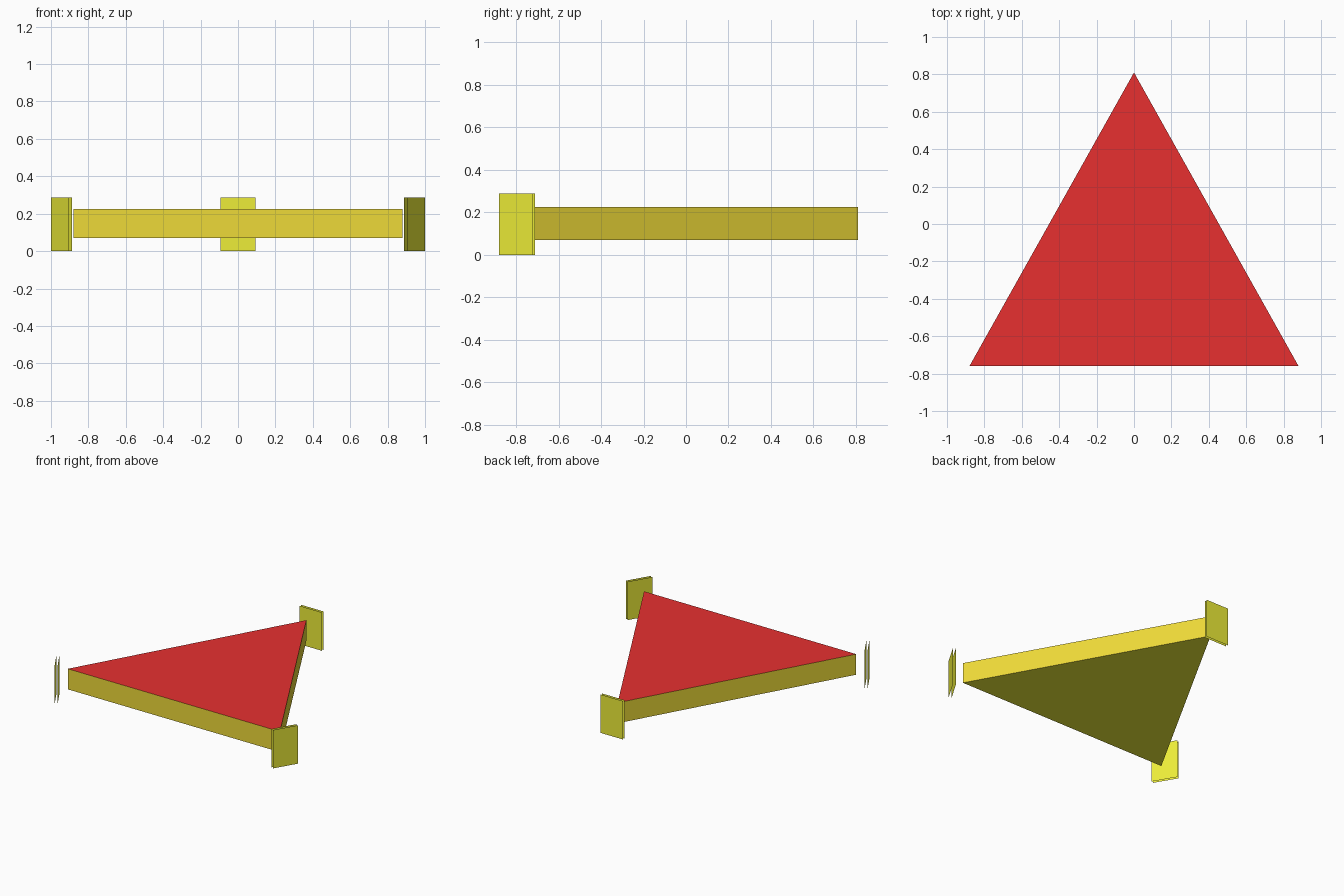
import bpy, bmesh

if "Cube" in bpy.data.objects:
    bpy.data.objects.remove(bpy.data.objects["Cube"])


def paint(name, r, g, b):
    m = bpy.data.materials.new(name)
    m.diffuse_color = (r, g, b, 1)
    m.use_nodes = True
    m.node_tree.nodes["Principled BSDF"].inputs["Base Color"].default_value = m.diffuse_color
    return m


RED = paint("red", 0.8, 0.03, 0.03)
GOLD = paint("gold", 0.85, 0.7, 0.04)
YELLOW = paint("yellow", 0.85, 0.85, 0.04)


def extrude_up(name, points, z0, z1, materials, capped):
    """Raise a plan outline between two heights, closed and capped or as an open sheet."""
    bm = bmesh.new()
    low = [bm.verts.new((x, y, z0)) for x, y in points]
    high = [bm.verts.new((x, y, z1)) for x, y in points]
    n = len(points)
    for i in range(n if capped else n - 1):
        j = (i + 1) % n
        bm.faces.new((low[i], low[j], high[j], high[i]))
    if capped:
        bm.faces.new(high).material_index = 1
        bm.faces.new(low[::-1]).material_index = 2
    mesh = bpy.data.meshes.new(name)
    bm.to_mesh(mesh)
    bm.free()
    for m in materials:
        mesh.materials.append(m)
    obj = bpy.data.objects.new(name, mesh)
    bpy.context.collection.objects.link(obj)
    return obj


# Triangular body: gold sides, red top, yellow underside
extrude_up("triangle_body", [(-0.88, -0.76), (0.88, -0.76), (0, 0.81)],
           0.07, 0.224, [GOLD, RED, YELLOW], True)

# Pairs of thin upright sheets beyond each corner (outer and inner)
for layer, dx, dy in (("outer", 0, 0), ("inner", 0.018, 0.0095)):
    for side, s in (("left", 1), ("right", -1)):
        ends = [(s * (-1 + dx), -0.72 + dy), (s * (-0.905 + dx), -0.88 + dy)]
        extrude_up(f"{side}_{layer}_plate", ends[::s], 0, 0.288, [YELLOW], False)
    y = 0.88 - 2 * dy
    extrude_up(f"back_{layer}_plate", [(0.094, y), (-0.094, y)], 0, 0.288, [YELLOW], False)
